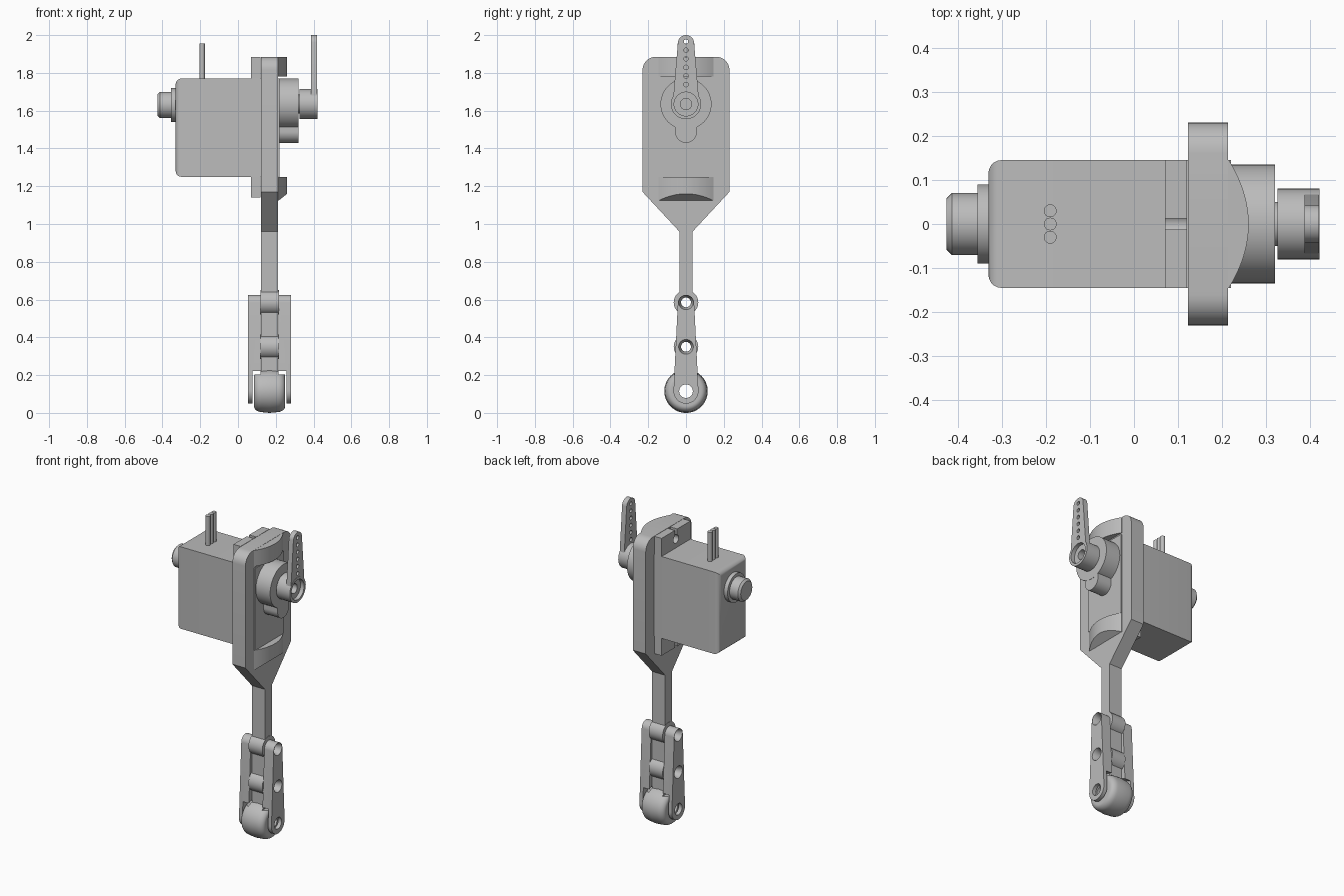
import bpy, bmesh
from math import sin, cos, pi, asin, radians

if "Cube" in bpy.data.objects:
    bpy.data.objects.remove(bpy.data.objects["Cube"])

GREY = (0.5, 0.5, 0.5, 1)
grey = bpy.data.materials.new("plain grey")
grey.use_nodes = True
grey.diffuse_color = GREY
grey.node_tree.nodes["Principled BSDF"].inputs["Base Color"].default_value = GREY
parts = []


def finish(name, bm):
    bmesh.ops.recalc_face_normals(bm, faces=bm.faces)
    mesh = bpy.data.meshes.new(name)
    bm.to_mesh(mesh)
    bm.free()
    mesh.materials.append(grey)
    ob = bpy.data.objects.new(name, mesh)
    bpy.context.collection.objects.link(ob)
    parts.append(ob)
    return ob


def prism(name, outline, lo, hi, axis="x"):
    """Extrude a (y, z) outline along x, or an (x, y) outline along z."""
    place = (lambda p, h: (h, *p)) if axis == "x" else (lambda p, h: (*p, h))
    bm = bmesh.new()
    rings = [[bm.verts.new(place(p, h)) for p in outline] for h in (lo, hi)]
    for ring in rings:
        bm.faces.new(ring)
    n = len(outline)
    for i in range(n):
        j = (i + 1) % n
        bm.faces.new((rings[0][i], rings[0][j], rings[1][j], rings[1][i]))
    return finish(name, bm)


def box(name, x, y, z):
    return prism(name, [(y[0], z[0]), (y[1], z[0]), (y[1], z[1]), (y[0], z[1])], *x)


def arc(y, z, r, a, b, n=24):
    return [(y + r * cos(a + (b - a) * i / n), z + r * sin(a + (b - a) * i / n))
            for i in range(n + 1)]


def lathe(name, z, profile, n=48):
    """Solid of revolution about a line along x; profile is (x, radius)."""
    bm = bmesh.new()
    rings = [[bm.verts.new((x, r * cos(2 * pi * i / n), z + r * sin(2 * pi * i / n)))
              for i in range(n)] for x, r in profile]
    bm.faces.new(rings[0])
    bm.faces.new(rings[-1])
    for a, b in zip(rings, rings[1:]):
        for i in range(n):
            j = (i + 1) % n
            bm.faces.new((a[i], a[j], b[j], b[i]))
    return finish(name, bm)


def cyl(name, z, r, x0, x1, n=48):
    return lathe(name, z, [(x0, r), (x1, r)], n)


def link(z0, r0, z1, r1):
    """Outline of two circles joined by their tangents."""
    a = asin((r0 - r1) / (z1 - z0))
    return arc(0, z1, r1, a, pi - a) + arc(0, z0, r0, pi - a, 2 * pi + a)


def cut(ob, cutters):
    for c in cutters:
        c.hide_render = True
        mod = ob.modifiers.new("cut", "BOOLEAN")
        mod.operation, mod.solver, mod.object = "DIFFERENCE", "EXACT", c
    bpy.context.view_layer.update()
    graph = bpy.context.evaluated_depsgraph_get()
    mesh = bpy.data.meshes.new_from_object(ob.evaluated_get(graph))
    ob.modifiers.clear()
    ob.data = mesh
    for c in cutters:
        parts.remove(c)
        bpy.data.objects.remove(c)


AXLE, SHAFT, MID = 0.115, 1.635, 0.167
PINS = (0.35, 0.585)

# Servo body with rounded back edges
body = box("servo_body", (-0.33, 0.22), (-0.145, 0.145), (1.25, 1.77))
bm = bmesh.new()
bm.from_mesh(body.data)
back = [e for e in bm.edges if all(v.co.x < -0.3 for v in e.verts)]
bmesh.ops.bevel(bm, geom=back, offset=0.03, segments=5, profile=0.5, affect="EDGES")
bm.to_mesh(body.data)
bm.free()

# Mounting flange with keyhole slots at both ends
flange = box("servo_flange", (0.07, 0.12), (-0.145, 0.145), (1.14, 1.885))
holes = []
for z, end in ((1.825, 1.95), (1.2, 1.1)):
    holes.append(cyl("hole_cutter", z, 0.026, 0.05, 0.119, 24))
    holes.append(box("slot_cutter", (0.05, 0.119), (-0.012, 0.012), sorted((z, end))))
cut(flange, holes)

# Rear pivot, gear housing and output shaft
lathe("rear_pivot", 1.63, [(-0.425, 0.058), (-0.413, 0.07), (-0.355, 0.07),
                           (-0.355, 0.09), (-0.32, 0.09)])
cyl("gear_housing", SHAFT, 0.135, 0.2, 0.32)
prism("small_gear_housing", link(1.488, 0.058, 1.56, 0.057), 0.2, 0.319)
cyl("output_shaft", SHAFT, 0.05, 0.31, 0.34)

# Horn with hub and a row of holes
hub = cyl("horn_hub", SHAFT, 0.08, 0.325, 0.42)
cut(hub, [cyl("recess_cutter", SHAFT, 0.063, 0.395, 0.45),
          cyl("screw_cutter", SHAFT, 0.03, 0.35, 0.41)])
arm = prism("horn_arm", link(SHAFT, 0.07, 1.957, 0.043), 0.387, 0.419)
cut(arm, [cyl("recess_cutter", SHAFT, 0.063, 0.35, 0.45)] +
    [cyl("hole_cutter", 1.738 + 0.0455 * i, 0.012, 0.35, 0.45, 16) for i in range(6)])

# Cable wires
for i, y in enumerate((-0.03, 0, 0.03)):
    prism("wire_%d" % (i + 1), arc(-0.19, y, 0.0145, 0, 2 * pi * 19 / 20, 19),
          1.76, 1.955, "z")

# Bracket plate tapering into the leg
half = arc(0.16, 1.815, 0.07, pi / 2, 0, 8)
half += [(0.23, 1.17), (0.035, 0.96), (0.035, AXLE + 0.07)]
bracket = prism("bracket_leg", half + [(-y, z) for y, z in reversed(half)], 0.122, 0.213)
bosses = [cyl("leg_boss", z, 0.065, 0.119, 0.216) for z in PINS]
for ob in [bracket] + bosses:
    cut(ob, [cyl("pin_cutter", z, 0.026, 0, 0.3, 24) for z in PINS])

# Curved retaining tabs above and below the servo face
bulge = [(0.205, -0.145)]
bulge += [(0.26 - 0.045 * (i / 12) ** 2, 0.145 * i / 12) for i in range(-12, 13)]
bulge += [(0.205, 0.145)]
prism("upper_tab", bulge, 1.782, 1.884, "z")
lower = prism("lower_tab", bulge, 1.12, 1.25, "z")
for v in lower.data.vertices:
    if v.co.z < 1.2:
        v.co.z += 0.8 * max(0, v.co.x - 0.21)

# Rounded foot roller, narrowed at the top
edge = [(-0.082, 0.05), (-0.082, 0.075)]
edge += [(-0.04 - 0.042 * cos(t), 0.08 + 0.031 * sin(t))
         for t in [pi / 2 * i / 7 for i in range(8)]] + [(0, 0.115)]
profile = edge + [(-x, r) for x, r in reversed(edge[:-1])]
roller = lathe("foot_roller", AXLE, [(MID + x, r) for x, r in profile], 64)
cut(roller, [box("side_cutter", xs, (-0.2, 0.2), (0.203, 0.3))
             for xs in ((0, 0.12), (0.214, 0.3))] +
    [cyl("axle_cutter", AXLE, 0.036, 0, 0.4)])

# Side links with countersunk holes, hollowed around the roller
for name, s in (("right_link", -1), ("left_link", 1)):
    inner, outer = sorted((MID + s * 0.048, MID + s * 0.114))
    side = prism(name, link(AXLE, 0.066, 0.582, 0.043), inner, outer)
    cutters = [cyl("clearance_cutter", AXLE, 0.122, MID - 0.09, MID + 0.09),
               cyl("axle_cutter", AXLE, 0.036, 0, 0.4)]
    for z in PINS:
        cutters.append(lathe("sink_cutter", z, [(MID + s * d, r) for d, r in
                       ((0.03, 0.026), (0.075, 0.026), (0.12, 0.041))], 32))
    cut(side, cutters)

# Smooth the round surfaces, keep the edges crisp
bpy.ops.object.select_all(action="DESELECT")
for ob in parts:
    ob.select_set(True)
bpy.context.view_layer.objects.active = parts[0]
bpy.ops.object.shade_smooth_by_angle(angle=radians(30))
